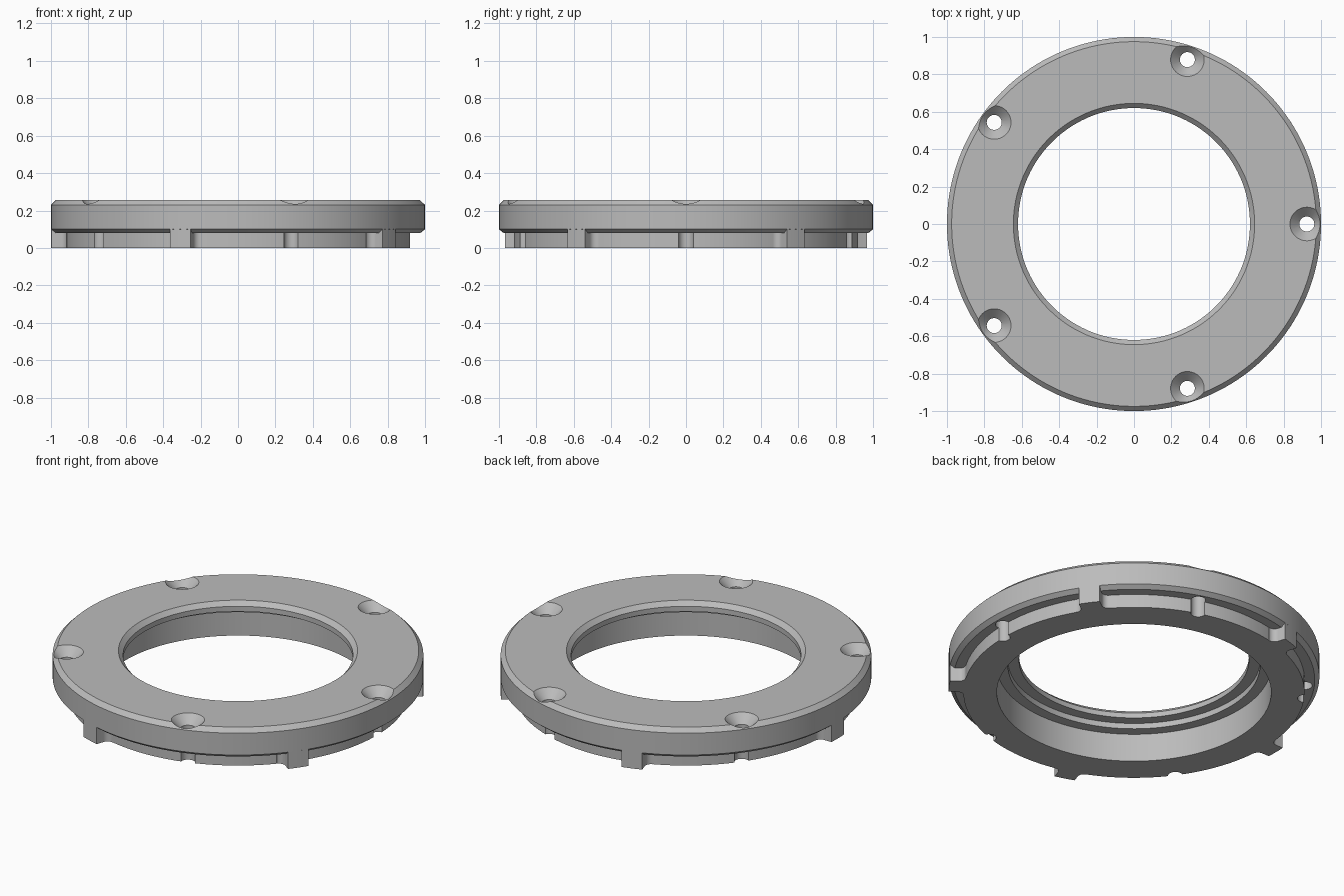
import bpy, bmesh
from math import sin, cos, tau, pi, sqrt

cube = bpy.data.objects.get("Cube")
if cube:
    bpy.data.objects.remove(cube)

COUNT = 5      # screw holes, and tabs between them
SEGMENTS = 160

grey = bpy.data.materials.new("plain grey")
grey.use_nodes = True
grey.diffuse_color = (0.5, 0.5, 0.5, 1)
grey.node_tree.nodes["Principled BSDF"].inputs["Base Color"].default_value = grey.diffuse_color


def lathe(bm, profile, segments, centre=(0, 0), closed=True):
    """Revolve (radius, z) points about a vertical axis; an open profile is capped."""
    rings = [[bm.verts.new((centre[0] + r * cos(tau * i / segments),
                            centre[1] + r * sin(tau * i / segments), z))
              for i in range(segments)] for r, z in profile]
    pairs = list(zip(rings, rings[1:]))
    if closed:
        pairs.append((rings[-1], rings[0]))
    else:
        bm.faces.new(rings[0])
        bm.faces.new(rings[-1])
    for a, b in pairs:
        for i in range(segments):
            j = (i + 1) % segments
            bm.faces.new((a[i], a[j], b[j], b[i]))


def make_object(name, bm):
    bmesh.ops.recalc_face_normals(bm, faces=bm.faces)
    mesh = bpy.data.meshes.new(name)
    bm.to_mesh(mesh)
    bm.free()
    mesh.materials.append(grey)
    obj = bpy.data.objects.new(name, mesh)
    bpy.context.collection.objects.link(obj)
    return obj


def activate(obj):
    bpy.ops.object.select_all(action='DESELECT')
    obj.select_set(True)
    bpy.context.view_layer.objects.active = obj


# Chamfered ring with a stepped bore and a narrower lower collar
bm = bmesh.new()
lathe(bm, [(0.74, 0), (0.92, 0), (0.92, 0.08), (0.975, 0.08), (1, 0.1),
           (1, 0.23), (0.975, 0.255), (0.645, 0.255), (0.62, 0.23),
           (0.62, 0.2), (0.68, 0.2), (0.68, 0.167), (0.74, 0.167)], SEGMENTS)
ring = make_object("flange_ring", bm)

# Countersunk screw holes, which also notch the collar
bm = bmesh.new()
for k in range(COUNT):
    a = tau * k / COUNT
    lathe(bm, [(0.04, -0.05), (0.04, 0.205), (0.11, 0.275)], 40,
          (0.924 * cos(a), 0.924 * sin(a)), closed=False)
cutter = make_object("screw_hole_cutter", bm)
cutter.hide_render = True
cut = ring.modifiers.new("screw_holes", 'BOOLEAN')
cut.operation = 'DIFFERENCE'
cut.solver = 'EXACT'
cut.object = cutter
activate(ring)
bpy.ops.object.modifier_apply(modifier=cut.name)
bpy.data.objects.remove(cutter)

# Tab outline: rounded outer end, straight sides, concave fillets at the root
HALF, FILLET, STEPS = 0.058, 0.036, 8
side = [(sqrt(1 - t * t), t) for t in (HALF / 3, HALF)]
for i in range(STEPS + 1):
    a = pi / 2 * i / STEPS
    side.append((0.952 - FILLET * sin(a), HALF + FILLET * (1 - cos(a))))
side.append((0.88, HALF + FILLET))
outline = side + [(x, -t) for x, t in reversed(side)]

# Tabs around the collar, halfway between the holes
for k in range(COUNT):
    a = tau * (k + 0.5) / COUNT
    bm = bmesh.new()
    base = bm.faces.new([bm.verts.new((x * cos(a) - t * sin(a),
                                       x * sin(a) + t * cos(a), 0)) for x, t in outline])
    top = bmesh.ops.extrude_face_region(bm, geom=[base])["geom"]
    bmesh.ops.translate(bm, vec=(0, 0, 0.1),
                        verts=[v for v in top if isinstance(v, bmesh.types.BMVert)])
    tab = make_object(f"collar_tab_{k + 1}", bm)
    activate(tab)
    bpy.ops.object.shade_smooth_by_angle()

activate(ring)
bpy.ops.object.shade_smooth_by_angle()
